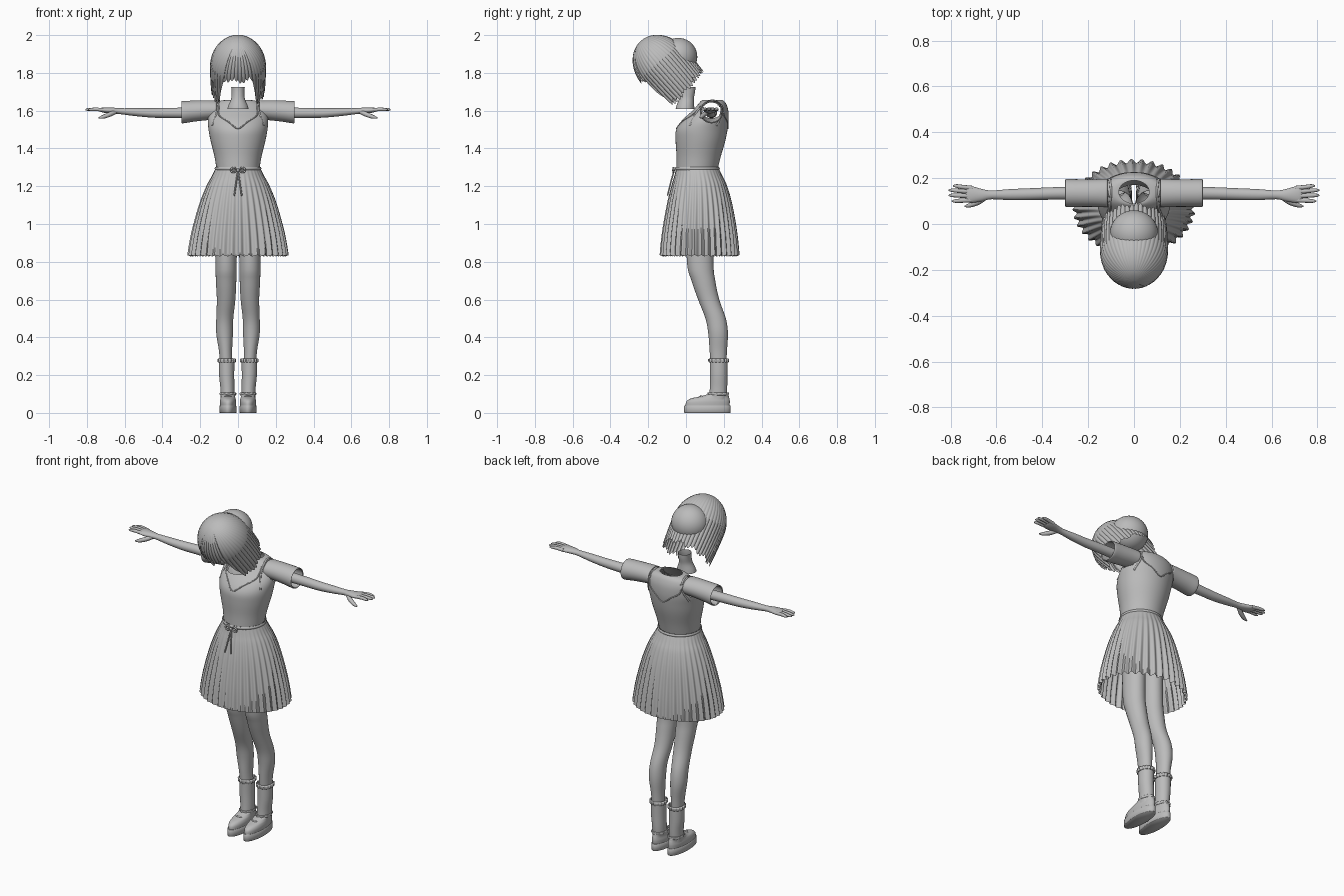
import bpy, bmesh, math
from mathutils import Vector

old = bpy.data.objects.get("Cube")
if old:
    bpy.data.objects.remove(old)

grey = bpy.data.materials.new("plain grey")
grey.use_nodes = True
grey.diffuse_color = (0.5, 0.5, 0.5, 1)
grey.node_tree.nodes["Principled BSDF"].inputs["Base Color"].default_value = grey.diffuse_color


def finish(name, bm, angle=50):
    bmesh.ops.recalc_face_normals(bm, faces=bm.faces)
    mesh = bpy.data.meshes.new(name)
    bm.to_mesh(mesh)
    bm.free()
    mesh.materials.append(grey)
    ob = bpy.data.objects.new(name, mesh)
    bpy.context.collection.objects.link(ob)
    bpy.ops.object.select_all(action='DESELECT')
    ob.select_set(True)
    bpy.context.view_layer.objects.active = ob
    bpy.ops.object.shade_smooth_by_angle(angle=math.radians(angle))
    return ob


def spline(rings, steps):
    """Catmull-Rom samples through a list of equal-length tuples."""
    out = []
    for i in range(len(rings) - 1):
        a, b, c, d = (rings[max(0, min(len(rings) - 1, i + k))] for k in (-1, 0, 1, 2))
        for s in range(steps):
            t = s / steps
            out.append(tuple(q + t * (r - p + t * (2 * p - 5 * q + 4 * r - u + t * (3 * (q - r) + u - p))) / 2
                             for p, q, r, u in zip(a, b, c, d)))
    return out + [tuple(rings[-1])]


def skin(bm, rows, caps=(False, False)):
    loops = [[bm.verts.new(p) for p in row] for row in rows]
    n = len(loops[0])
    for a, b in zip(loops, loops[1:]):
        for j in range(n):
            bm.faces.new((a[j], a[(j + 1) % n], b[(j + 1) % n], b[j]))
    for cap, loop in zip(caps, (loops[0], loops[-1])):
        if cap:
            bm.faces.new(loop)


def loft(name, rings, n=32, axis='z', steps=4, waves=0, caps=(False, False), keep=None):
    """Rings are centre x, y, z, two radii and a ripple size."""
    rows = []
    for ring in spline([tuple(r) + (0,) * (6 - len(r)) for r in rings], steps):
        x, y, z, ra, rb, amp = ring
        row = []
        for j in range(n):
            t = math.tau * j / n
            w = amp * math.sin(waves * t)
            u, v = (ra + w) * math.cos(t), (rb + w) * math.sin(t)
            row.append((x + u, y + v, z + w * 0.4) if axis == 'z' else (x, y + u, z + v))
        rows.append(row)
    bm = bmesh.new()
    skin(bm, rows, caps)
    if keep:
        bmesh.ops.delete(bm, geom=[f for f in bm.faces if not keep(f.calc_center_median())], context='FACES')
    return finish(name, bm)


def cord(name, points, radius, steps=6):
    """Round tapered strand; points are x, y, z and a width factor."""
    pts = spline([tuple(p) + (1,) * (4 - len(p)) for p in points], steps)
    bm = bmesh.new()
    rows = []
    for i, p in enumerate(pts):
        d = Vector(pts[min(i + 1, len(pts) - 1)][:3]) - Vector(pts[max(i - 1, 0)][:3])
        rot = d.to_track_quat('Z', 'Y')
        rows.append([Vector(p[:3]) + rot @ Vector((math.cos(t), math.sin(t), 0)) * radius * p[3]
                     for t in (math.tau * k / 10 for k in range(10))])
    skin(bm, rows, (True, True))
    return finish(name, bm)


def ball(name, centre, size):
    bm = bmesh.new()
    bmesh.ops.create_uvsphere(bm, u_segments=32, v_segments=20, radius=1)
    for v in bm.verts:
        v.co = Vector(c + s * k for c, s, k in zip(centre, size, v.co))
    return finish(name, bm)


# Bodice with open neck and arm holes: height, half width, front, back
body = [(1.30, .115, -.05, .17), (1.36, .125, -.05, .185), (1.44, .145, -.055, .208),
        (1.50, .156, -.052, .22), (1.55, .16, -.02, .226), (1.60, .15, .035, .224),
        (1.635, .13, .065, .213), (1.652, .095, .08, .2), (1.656, .066, .09, .19)]
loft("bodice", [(0, (f + b) / 2, z, w, (b - f) / 2) for z, w, f, b in body], n=64,
     keep=lambda c: not (abs(c.x) > .09 and math.hypot(c.y - .135, c.z - 1.597) < .048))


def on_body(x, z, side):
    """Point on the front (-1) or back (1) of the bodice."""
    z, w, f, b = min(spline(body, 10), key=lambda r: abs(r[0] - z))
    return (x, (f + b) / 2 + side * (b - f) / 2 * math.sqrt(max(0, 1 - (x / w) ** 2)), z)


# Collar seams and shoulder straps
for side, label in ((-1, "front"), (1, "back")):
    line = [(-.1, 1.625), (-.1, 1.575), (-.05, 1.54), (0, 1.505), (.05, 1.54), (.1, 1.575), (.1, 1.625)]
    cord(label + "_collar_seam", [on_body(x, z, side) for x, z in line], .0035, 4)
for s in (-1, 1):
    path = [on_body(s * x, z, -1) for x, z in ((.135, 1.52), (.115, 1.58), (.105, 1.625))]
    path += [(s * .1, .14, 1.655)]
    path += [on_body(s * x, z, 1) for x, z in ((.105, 1.625), (.115, 1.58), (.135, 1.52))]
    cord("shoulder_strap", path, .005)

# Pleated skirt
loft("skirt", [(0, .06, 1.30, .116, .111, 0), (0, .066, 1.25, .14, .128, .001), (0, .07, 1.2, .166, .146, .002),
               (0, .072, 1.1, .203, .17, .004), (0, .072, .95, .241, .193, .007),
               (0, .072, .832, .26, .203, .009)], n=288, waves=36)

# Waist sash and bow
loft("sash", [(0, .06, z, .114 + k, .109 + k) for z, k in ((1.285, .006), (1.293, .01), (1.302, .006))], n=48)
for s in (-1, 1):
    cord("bow_loop", [(s * x, -.066, z, w) for x, z, w in
                      ((0, 1.285, .5), (.02, 1.298, 1), (.036, 1.291, 1), (.034, 1.277, 1),
                       (.018, 1.275, 1), (0, 1.285, .5))], .005)
    cord("bow_tail", [(0, -.062, 1.285), (s * .008, -.078, 1.23), (s * .02, -.098, 1.15)], .004)
ball("bow_knot", (0, -.066, 1.285), (.009, .008, .008))

for s in (-1, 1):
    # Sleeve
    sleeve = loft("sleeve", [(s * x, .135, z, ry, rz) for x, z, ry, rz in
                             ((.115, 1.604, .062, .05), (.17, 1.602, .06, .053), (.24, 1.597, .06, .056),
                              (.29, 1.592, .061, .059), (.30, 1.592, .058, .057))], axis='x')
    thick = sleeve.modifiers.new("cloth", 'SOLIDIFY')
    thick.thickness = .006

    # Arm and palm
    loft("arm", [(s * x, y, z, ry, rz) for x, y, z, ry, rz in
                 ((.25, .135, 1.588, .029, .028), (.36, .133, 1.588, .027, .027), (.45, .13, 1.588, .026, .025),
                  (.54, .128, 1.592, .024, .021), (.62, .127, 1.597, .019, .016), (.66, .126, 1.6, .026, .016),
                  (.70, .128, 1.602, .035, .015), (.725, .13, 1.604, .036, .011), (.735, .131, 1.604, .026, .006))],
         n=24, axis='x', caps=(True, True))

    # Fingers and thumb
    for y0, y1, tip in ((.157, .166, .79), (.14, .147, .808), (.122, .125, .808), (.104, .1, .795)):
        cord("finger", [(s * .705, y0, 1.603, 1), (s * .75, (y0 + y1) / 2, 1.607, 1),
                        (s * (tip - .015), y1, 1.606, .8), (s * tip, y1, 1.605, .25)], .0095)
    cord("thumb", [(s * .645, .118, 1.596, 1), (s * .68, .096, 1.58, 1.15),
                   (s * .715, .082, 1.567, .9), (s * .738, .077, 1.562, .3)], .011)

    # Leg
    loft("leg", [(s * x, y, z, rx, ry) for x, y, z, rx, ry in
                 ((.06, .07, 1.12, .058, .075), (.063, .075, .8, .056, .07), (.063, .092, .7, .054, .063),
                  (.063, .12, .6, .049, .056), (.07, .157, .5, .045, .054), (.071, .17, .42, .044, .052),
                  (.066, .171, .33, .035, .046), (.062, .172, .25, .033, .041))], n=28)

    # Sock with frilled cuff
    loft("sock", [(s * x, y, z, rx, ry) for x, y, z, rx, ry in
                  ((.06, .173, .28, .041, .047), (.06, .173, .2, .04, .046),
                   (.056, .172, .13, .037, .046), (.055, .168, .07, .036, .046))], n=28)
    loft("sock_frill", [(s * .06, .173, z, .04 + k, .046 + k, a) for z, k, a in
                        ((.288, 0, .001), (.283, .007, .003), (.268, .005, .003), (.266, 0, 0))], n=96, waves=16)

    # Shoe
    loft("shoe_sole", [(s * .053, .113, z, r, r + .078) for z, r in
                       ((0, .043), (.002, .045), (.036, .045), (.04, .042))],
         n=40, steps=1, caps=(True, True))
    loft("shoe_upper", [(s * .053, (f + b) / 2, z, w, (b - f) / 2) for z, w, f, b in
                        ((.038, .042, -.002, .23), (.06, .043, .002, .232), (.076, .04, .025, .23),
                         (.086, .038, .07, .227), (.098, .039, .112, .224), (.104, .034, .125, .218))], n=40)
    loft("ankle_trim", [(s * .053, .17, z, .037 + k, .05 + k, a) for z, k, a in
                        ((.092, 0, 0), (.096, .005, .002), (.106, .005, .002), (.108, 0, 0))], n=64, waves=10)
    cord("shoe_bow", [(s * .053 - .02, .085, .085, .6), (s * .053, .078, .088, 1),
                      (s * .053 + .02, .085, .085, .6)], .006)

# Neck
loft("neck", [(0, -.005, 1.61, .056, .05), (0, -.003, 1.63, .05, .046), (0, .003, 1.665, .036, .039),
              (0, .01, 1.7, .034, .038), (0, .012, 1.725, .036, .038)], n=28)

# Rounded head and forward-tilted bob of ridged strands
ball("head", (0, -.04, 1.885), (.105, .1, .1))
up, across = Vector((0, -.66, .75)), Vector((0, .75, .66))
centre, strands, per = Vector((0, -.12, 1.835)), 44, 8
rows = []
for i in range(1, 25):
    f = i / 24
    row = []
    for j in range(strands * per):
        t = math.tau * j / (strands * per)
        front = -math.cos(t)
        k = max(0, min(1, (front - .68) / .22))
        end = .17 - .2 * k * k * (3 - 2 * k) - .03 * max(0, -front)
        ridge = abs(math.sin(strands * t / 2))
        end += .014 * ridge + .01 * math.sin(11 * t)
        # Dome down to the brow, then nearly straight strands
        drop = -.18 * math.cos(f * math.acos(max(-1, min(1, -end / .18))) * 1.0) if end < 0 else None
        if drop is None:
            drop = -.18 * math.cos(f / .6 * math.pi / 2) if f < .6 else end * (f - .6) / .4
        r = .147 * math.sqrt(max(0, 1 - (drop / .18) ** 2)) if drop < 0 else .147 - .25 * drop * drop
        r += .005 * f * (ridge - .6)
        row.append(centre - up * drop + across * r * math.cos(t) + Vector((1, 0, 0)) * r * math.sin(t))
    rows.append(row)
bm = bmesh.new()
skin(bm, rows, (True, False))
finish("hair", bm, 40)
